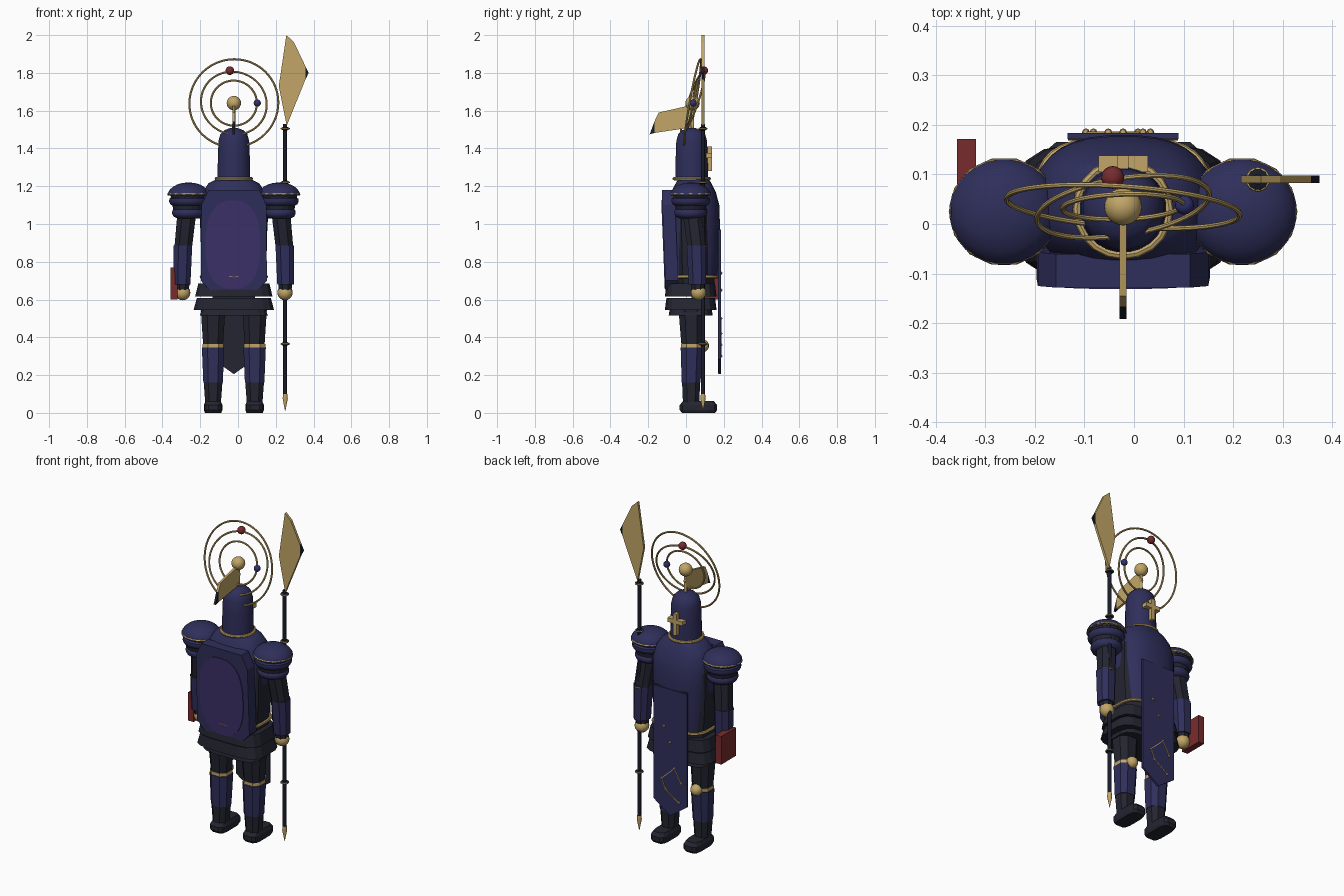
import bpy, bmesh, math
from mathutils import Matrix, Vector

if "Cube" in bpy.data.objects:
    bpy.data.objects.remove(bpy.data.objects["Cube"])

CX = -0.022  # body centre line


def material(name, rgb):
    m = bpy.data.materials.new(name)
    m.diffuse_color = (*rgb, 1)
    m.use_nodes = True
    m.node_tree.nodes["Principled BSDF"].inputs["Base Color"].default_value = m.diffuse_color
    return m


NAVY = material("navy_plate", (0.028, 0.028, 0.105))
PURPLE = material("purple_cloth", (0.045, 0.030, 0.145))
DARK = material("dark_leather", (0.017, 0.018, 0.029))
BLACK = material("black_steel", (0.009, 0.011, 0.022))
GOLD = material("gold", (0.54, 0.38, 0.135))
RED = material("red", (0.19, 0.024, 0.026))
BLUE = material("blue", (0.03, 0.03, 0.16))


def finish(name, bm, mat, smooth=False):
    bmesh.ops.recalc_face_normals(bm, faces=bm.faces[:])
    me = bpy.data.meshes.new(name)
    bm.to_mesh(me)
    bm.free()
    ob = bpy.data.objects.new(name, me)
    bpy.context.collection.objects.link(ob)
    me.materials.append(mat)
    if smooth:
        bpy.ops.object.select_all(action='DESELECT')
        ob.select_set(True)
        bpy.context.view_layer.objects.active = ob
        bpy.ops.object.shade_smooth_by_angle(angle=math.radians(40))
    return ob


def loft(name, rings, mat, n=8, p=2, smooth=False):
    """Skin of stacked rings (x, y, z, rx, ry); p squares the section."""
    bm = bmesh.new()
    loops = []
    for x, y, z, rx, ry in rings:
        loop = []
        for i in range(n):
            a = 2 * math.pi * (i + 0.5) / n
            c, s = math.cos(a), math.sin(a)
            loop.append(bm.verts.new((x + rx * math.copysign(abs(c) ** (2 / p), c),
                                      y + ry * math.copysign(abs(s) ** (2 / p), s), z)))
        loops.append(loop)
    for a, b in zip(loops, loops[1:]):
        for i in range(n):
            j = (i + 1) % n
            bm.faces.new((a[i], a[j], b[j], b[i]))
    bm.faces.new(loops[0])
    bm.faces.new(loops[-1])
    return finish(name, bm, mat, smooth)


def plate(name, pts, axis, lo, hi, mat, lean=0.0):
    """Flat outline extruded along x or y; lean slides y with height."""
    bm = bmesh.new()

    def v(d, u, z):
        return bm.verts.new((d, u, z) if axis == 'x' else (u, d + lean * (1.17 - z), z))
    a = [v(lo, *q) for q in pts]
    b = [v(hi, *q) for q in pts]
    bm.faces.new(a)
    bm.faces.new(b)
    for i in range(len(pts)):
        j = (i + 1) % len(pts)
        bm.faces.new((a[i], a[j], b[j], b[i]))
    return finish(name, bm, mat)


def box(name, lo, hi, mat):
    pts = [(lo[1], lo[2]), (hi[1], lo[2]), (hi[1], hi[2]), (lo[1], hi[2])]
    return plate(name, pts, 'x', lo[0], hi[0], mat)


def ball(name, loc, r, mat, seg=20):
    bm = bmesh.new()
    bmesh.ops.create_uvsphere(bm, u_segments=seg, v_segments=seg // 2, radius=r,
                              matrix=Matrix.Translation(loc))
    return finish(name, bm, mat, True)


def ring(name, loc, rx, ry, r, mat, n=48, rot=(0, 0, 0), p=2):
    """Tube bent into a closed ring, lying flat before rotation."""
    bm = bmesh.new()
    m = Matrix.Translation(loc)
    for ax, ang in zip('XYZ', rot):
        m = m @ Matrix.Identity(4) if ang == 0 else m
    m = m @ Matrix.Rotation(rot[2], 4, 'Z') @ Matrix.Rotation(rot[0], 4, 'X')
    k = 8
    loops = []
    for i in range(n):
        a = 2 * math.pi * i / n
        c, s = math.cos(a), math.sin(a)
        c = math.copysign(abs(c) ** (2 / p), c)
        s = math.copysign(abs(s) ** (2 / p), s)
        loop = []
        for j in range(k):
            b = 2 * math.pi * j / k
            d = r * math.cos(b)
            loop.append(bm.verts.new(m @ Vector(((rx + d) * c, (ry + d) * s, r * math.sin(b)))))
        loops.append(loop)
    for i in range(n):
        a, b = loops[i], loops[(i + 1) % n]
        for j in range(k):
            h = (j + 1) % k
            bm.faces.new((a[j], a[h], b[h], b[j]))
    return finish(name, bm, mat, True)


def rod(name, x, y, stops, mat, n=12):
    return loft(name, [(x, y, z, r, r) for z, r in stops], mat, n, 2, True)


# Torso: dark undersuit inside a smooth breastplate
loft("undersuit", [(CX, 0.04, z, rx, ry) for z, rx, ry in
     [(0.66, 0.165, 0.115), (0.85, 0.185, 0.13), (1.08, 0.19, 0.133), (1.17, 0.155, 0.10)]], DARK, 8, 2.6)
loft("breastplate", [(CX, 0.04, z, rx, ry) for z, rx, ry in
     [(0.72, 0.155, 0.125), (0.85, 0.17, 0.138), (1.0, 0.18, 0.14), (1.1, 0.182, 0.137),
      (1.17, 0.165, 0.118), (1.215, 0.135, 0.095), (1.24, 0.085, 0.08)]], NAVY, 32, 2.5, True)

# Cape panel with a purple oval inlay
outline = [(0.135, 1.18), (0.172, 1.1), (0.175, 0.7), (0.13, 0.65)]
outline = [(CX + x, z) for x, z in outline] + [(CX - x, z) for x, z in reversed(outline)]
plate("cape_panel", outline, 'y', -0.128, -0.06, NAVY, 0.04)
oval = []
for i in range(36):
    a = 2 * math.pi * i / 36
    c, s = math.cos(a), math.sin(a)
    oval.append((CX - 0.005 + 0.145 * math.copysign(abs(c) ** 0.8, c),
                 0.89 + 0.235 * math.copysign(abs(s) ** 0.8, s)))
plate("cape_inlay", oval, 'y', -0.133, -0.126, PURPLE, 0.04)

# Belt and layered skirt
ring("belt", (CX, 0.03, 0.72), 0.172, 0.137, 0.009, GOLD, 32, p=3.2)
for i, (top, low, rx) in enumerate([(0.685, 0.615, 0.19), (0.608, 0.545, 0.198), (0.56, 0.515, 0.165)]):
    loft(f"skirt_layer_{i + 1}", [(CX, 0.025, low, rx + 0.017, 0.138 - 0.02 * (i == 2)),
                                  (CX, 0.025, top, rx, 0.13 - 0.02 * (i == 2))], DARK, 16, 4)

# Pointed tabard with a chart of gold studs
tab = [(-0.112, 0.97), (-0.112, 0.285), (0, 0.205), (0.112, 0.285), (0.112, 0.97)]
plate("tabard", [(CX + x, z) for x, z in tab], 'y', 0.172, 0.184, NAVY)
plate("tabard_lining", [(CX + x * 0.99, z + 0.003) for x, z in tab], 'y', 0.169, 0.174, DARK)
studs = [(-0.06, 0.30), (0.03, 0.36), (0.055, 0.42), (-0.03, 0.50), (-0.075, 0.42), (0.0, 0.65), (0.04, 0.74)]
for i, (x, z) in enumerate(studs):
    ball(f"stud_{i + 1}", (CX + x, 0.185, z), 0.008, GOLD, 8)
for i, (a, b) in enumerate(zip(studs[:4], studs[1:5])):
    d = (Vector(b) - Vector(a)).normalized() * 0.002
    q = [(a[0] - d.y, a[1] + d.x), (a[0] + d.y, a[1] - d.x), (b[0] + d.y, b[1] - d.x), (b[0] - d.y, b[1] + d.x)]
    plate(f"stud_link_{i + 1}", [(CX + x, z) for x, z in q], 'y', 0.182, 0.187, GOLD)

# Helmet, collar and face cross
rod("helmet", CX, 0.03, [(1.23, 0.088), (1.36, 0.085), (1.44, 0.082), (1.475, 0.072),
                         (1.497, 0.05), (1.508, 0.02)], NAVY, 24)
ring("collar", (CX, 0.03, 1.24), 0.093, 0.093, 0.009, GOLD, 20)
box("face_cross_upright", (CX - 0.011, 0.105, 1.28), (CX + 0.011, 0.138, 1.41), GOLD)
box("face_cross_bar", (CX - 0.05, 0.105, 1.35), (CX + 0.05, 0.138, 1.375), GOLD)

# Orrery crest: stem, sun, orbit rings and planets
rod("crest_stem", CX, 0.035, [(1.49, 0.009), (1.64, 0.008)], GOLD)
HUB = (CX, 0.035, 1.64)
ball("sun", HUB, 0.038, GOLD, 24)
for name, r, tilt, turn in [("outer_orbit", 0.236, 10, -4), ("middle_orbit", 0.176, 19, 9), ("inner_orbit", 0.122, 12, 2)]:
    ring(name, HUB, r, r, 0.0055, GOLD, 64, (math.radians(90 - tilt), 0, math.radians(turn)))
ball("red_planet", (-0.043, 0.094, 1.812), 0.023, RED)
ball("blue_planet", (0.102, 0.038, 1.64), 0.019, BLUE)

# Crest blade with a dark tip
plate("crest_blade", [(0.03, 1.63), (-0.145, 1.59), (-0.167, 1.543), (-0.167, 1.482), (0.02, 1.51), (0.045, 1.57)],
      'x', CX - 0.007, CX + 0.007, GOLD)
plate("crest_blade_tip", [(-0.167, 1.543), (-0.192, 1.475), (-0.167, 1.482)], 'x', CX - 0.007, CX + 0.007, BLACK)

for s, side in ((-1, "left"), (1, "right")):
    # Pauldron: dome, gold rim and lower lames
    x, y = CX + s * 0.24, 0.025
    loft(side + "_pauldron_dome", [(x, y, 1.152 + 0.068 * math.sin(t), 0.111 * math.cos(t), 0.108 * math.cos(t))
         for t in (0, 0.25, 0.5, 0.75, 1.0, 1.25, 1.5)], NAVY, 28, 2, True)
    ring(side + "_pauldron_rim", (x, y, 1.158), 0.105, 0.103, 0.007, GOLD, 14)
    loft(side + "_pauldron_core", [(x, y, 1.04, 0.075, 0.075), (x, y, 1.155, 0.098, 0.095)], DARK, 16)
    for i, (z, r) in enumerate([(1.118, 0.104), (1.055, 0.088)]):
        loft(f"{side}_pauldron_lame_{i + 1}", [(x, y, z + dz, r * k, r * k) for dz, k in
             ((-0.025, 0.7), (-0.015, 0.92), (0, 1), (0.016, 0.98), (0.027, 0.85))], NAVY, 24, 2, True)

    # Arm
    loft(side + "_upper_arm", [(CX + s * 0.267, 0.055, 0.885, 0.05, 0.052),
                               (CX + s * 0.25, 0.035, 1.05, 0.053, 0.055)], DARK, 8, 2.4)
    loft(side + "_forearm", [(CX + s * 0.274, 0.06, 0.68, 0.047, 0.049),
                             (CX + s * 0.27, 0.055, 0.885, 0.053, 0.055)], NAVY, 8, 2.4)
    loft(side + "_cuff", [(CX + s * 0.272, 0.064, 0.645, 0.036, 0.036),
                          (CX + s * 0.272, 0.06, 0.7, 0.042, 0.042)], DARK)
    ball(side + "_hand", (CX + s * 0.271, 0.066, 0.637), 0.041, GOLD, 16)

    # Leg
    x = CX + s * 0.11
    loft(side + "_thigh", [(x, 0.03, 0.36, 0.056, 0.058), (x, 0.025, 0.56, 0.07, 0.07)], DARK, 8, 2.5)
    loft(side + "_knee_band", [(x, 0.03, 0.347, 0.06, 0.06), (x, 0.03, 0.366, 0.06, 0.06)], GOLD, 8, 2.5)
    ball(side + "_knee", (x, 0.088, 0.355), 0.034, GOLD, 14)
    loft(side + "_shin", [(x, 0.027, 0.16, 0.055, 0.053), (x, 0.03, 0.345, 0.063, 0.062)], NAVY, 8, 2.5)
    loft(side + "_ankle", [(x, 0.027, 0.05, 0.044, 0.046), (x, 0.027, 0.165, 0.053, 0.051)], DARK, 8, 2.5)
    loft(side + "_foot", [(x, 0.066, z, 0.05 * k, 0.101 * k) for z, k in
         ((0, 0.88), (0.015, 1), (0.042, 1), (0.062, 0.82))], DARK, 12, 4)

# Book held by the left hand
box("book", (-0.357, 0.03, 0.60), (-0.319, 0.172, 0.77), RED)

# Polearm: shaft, collars, butt spike and broad blade
PX, PY = 0.25, 0.09
rod("pole_shaft", PX, PY, [(0.09, 0.011), (1.53, 0.011)], BLACK)
for i, z in enumerate((0.365, 0.88, 1.22, 1.505)):
    rod(f"pole_collar_{i + 1}", PX, PY, [(z - 0.009, 0.013), (z - 0.003, 0.023), (z + 0.003, 0.023), (z + 0.009, 0.013)], BLACK)
    ring(f"pole_collar_trim_{i + 1}", (PX, PY, z), 0.021, 0.021, 0.004, GOLD, 16)
rod("pole_spike", PX, PY, [(0.01, 0.001), (0.075, 0.014), (0.1, 0.012)], GOLD)
plate("pole_blade", [(0.256, 2.0), (0.295, 1.965), (0.357, 1.835), (0.357, 1.765), (0.258, 1.52), (0.216, 1.73)],
      'y', PY - 0.0075, PY + 0.0075, GOLD)
plate("pole_blade_tip", [(0.357, 1.835), (0.374, 1.80), (0.357, 1.765)], 'y', PY - 0.0075, PY + 0.0075, BLACK)
